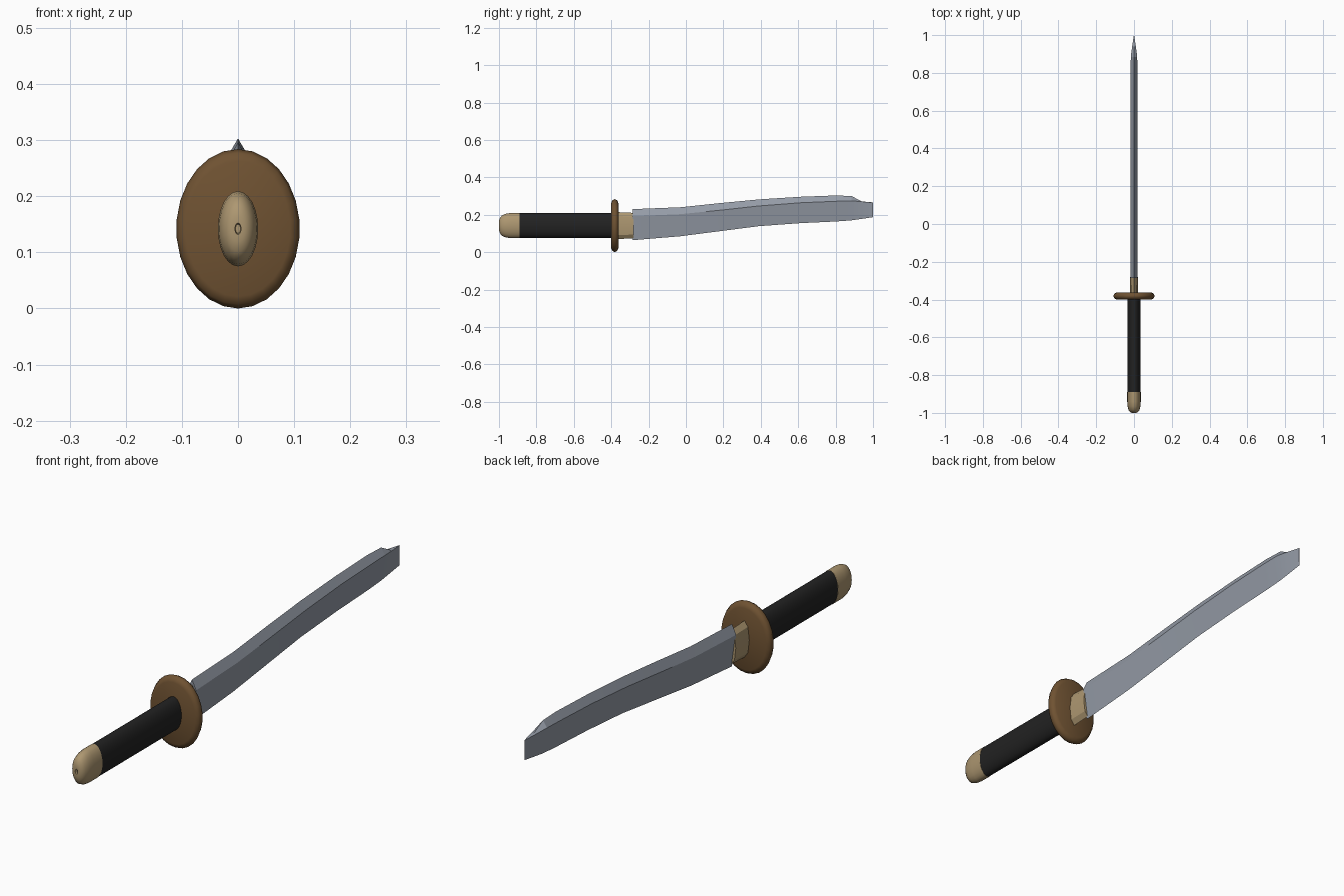
import bpy, bmesh, math

AXIS_Z = 0.142  # height of the grip axis

cube = bpy.data.objects.get("Cube")
if cube:
    bpy.data.objects.remove(cube, do_unlink=True)


def material(name, rgb):
    m = bpy.data.materials.new(name)
    m.use_nodes = True
    m.diffuse_color = (*rgb, 1)
    bsdf = next(n for n in m.node_tree.nodes if n.type == 'BSDF_PRINCIPLED')
    bsdf.inputs["Base Color"].default_value = (*rgb, 1)
    return m


steel = material("blue grey steel", (0.30, 0.33, 0.385))
bronze = material("brown bronze", (0.16, 0.085, 0.032))
brass = material("pale brass", (0.42, 0.31, 0.165))
wrap = material("black wrap", (0.016, 0.016, 0.016))


def loft(name, rings, mat, smooth=None):
    """Skin a list of equal-length vertex rings and cap both ends."""
    bm = bmesh.new()
    loops = [[bm.verts.new(co) for co in ring] for ring in rings]
    n = len(loops[0])
    for a, b in zip(loops, loops[1:]):
        for i in range(n):
            j = (i + 1) % n
            bm.faces.new((a[i], a[j], b[j], b[i]))
    bm.faces.new(loops[0])
    bm.faces.new(loops[-1])
    bmesh.ops.remove_doubles(bm, verts=bm.verts, dist=1e-5)
    bmesh.ops.recalc_face_normals(bm, faces=bm.faces)
    mesh = bpy.data.meshes.new(name)
    bm.to_mesh(mesh)
    bm.free()
    mesh.materials.append(mat)
    obj = bpy.data.objects.new(name, mesh)
    bpy.context.collection.objects.link(obj)
    if smooth:
        bpy.ops.object.select_all(action='DESELECT')
        obj.select_set(True)
        bpy.context.view_layer.objects.active = obj
        bpy.ops.object.shade_smooth_by_angle(angle=math.radians(smooth))
    return obj


def oval(name, profile, rx, rz, mat, sides=24, smooth=40):
    """Oval turned part along y; profile holds (y, radius scale)."""
    rings = []
    for y, s in profile:
        angles = [math.tau * i / sides for i in range(sides)]
        rings.append([(rx * s * math.sin(a), y, AXIS_Z + rz * s * math.cos(a))
                      for a in angles])
    return loft(name, rings, mat, smooth)


# Pommel: rounded cap with a small dimple in its end
oval("pommel", [(-0.89, 1), (-0.94, 1), (-0.965, 0.94), (-0.985, 0.8),
                (-0.995, 0.6), (-1, 0.35), (-1, 0.15), (-0.985, 0.12)],
     0.036, 0.067, brass)

# Grip
oval("grip", [(-0.895, 1), (-0.395, 1)], 0.035, 0.066, wrap)

# Guard: oval disc with a rounded rim
oval("guard", [(-0.4, 0.85), (-0.394, 0.95), (-0.381, 1),
               (-0.368, 0.95), (-0.362, 0.85)],
     0.11, 0.142, bronze, sides=26, smooth=60)

# Collar between guard and blade
oval("blade_collar", [(-0.37, 1.06), (-0.28, 1)], 0.02, 0.068, brass,
     sides=8, smooth=20)

# Blade stations: y, spine z, shoulder z, edge z, half thickness
stations = [
    (-0.285, 0.230, 0.192, 0.064, 0.018),
    (-0.03, 0.240, 0.203, 0.085, 0.018),
    (0.18, 0.262, 0.224, 0.112, 0.018),
    (0.39, 0.282, 0.247, 0.139, 0.018),
    (0.61, 0.296, 0.264, 0.155, 0.018),
    (0.80, 0.303, 0.272, 0.164, 0.018),
    (0.885, 0.300, 0.274, 0.170, 0.017),
    (0.94, 0.271, 0.270, 0.178, 0.010),
    (1.0, 0.266, 0.265, 0.187, 0.0006),
]
loft("blade", [[(0, y, top), (w, y, mid), (0, y, low), (-w, y, mid)]
               for y, top, mid, low, w in stations], steel, smooth=15)
